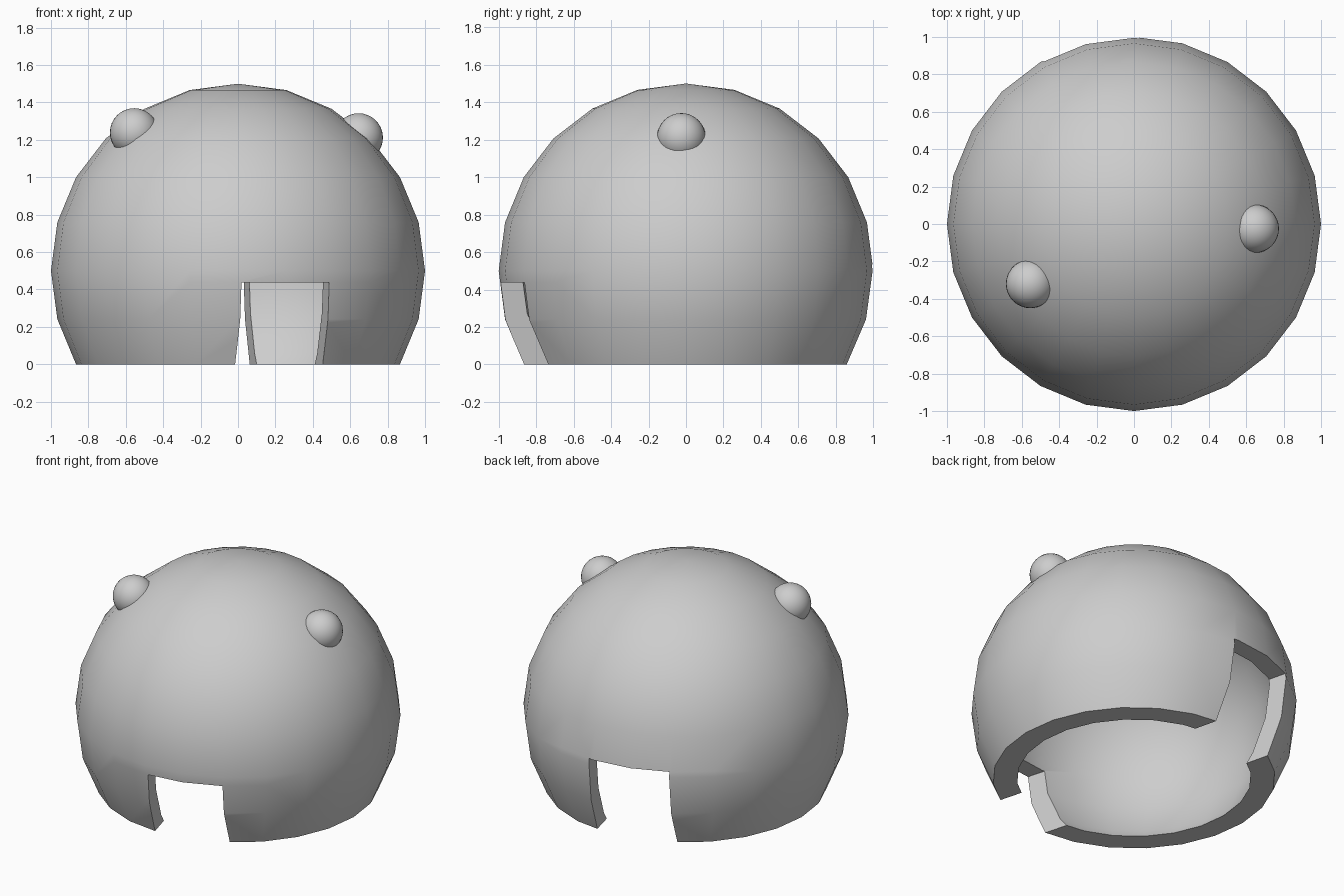
import bpy, bmesh, math
from mathutils import Matrix, Vector

if "Cube" in bpy.data.objects:
    bpy.data.objects.remove(bpy.data.objects["Cube"], do_unlink=True)

UP = Vector((0, 0, 1))

GREY = (0.61, 0.61, 0.61, 1)
grey = bpy.data.materials.new("plain grey")
grey.use_nodes = True
grey.diffuse_color = GREY
grey.node_tree.nodes["Principled BSDF"].inputs["Base Color"].default_value = GREY


def make_object(name, bm):
    mesh = bpy.data.meshes.new(name)
    bm.to_mesh(mesh)
    bm.free()
    mesh.materials.append(grey)
    obj = bpy.data.objects.new(name, mesh)
    bpy.context.collection.objects.link(obj)
    bpy.ops.object.select_all(action='DESELECT')
    obj.select_set(True)
    bpy.context.view_layer.objects.active = obj
    bpy.ops.object.shade_smooth_by_angle(angle=math.radians(30))


def split(bm, faces, point, normal):
    edges = {e for f in faces for e in f.edges}
    verts = {v for f in faces for v in f.verts}
    bmesh.ops.bisect_plane(bm, geom=list(verts) + list(edges) + faces, dist=0.00001,
                           plane_co=point, plane_no=normal)


def cut_door(bm, turn, half_width, top):
    """Cut a straight-sided doorway through the wall and close its three jambs."""
    angle = math.radians(turn)
    out = Vector((math.sin(angle), -math.cos(angle), 0))
    side = Vector((math.cos(angle), math.sin(angle), 0))
    sides = [(side * half_width, side), (side * -half_width, side)]
    lintel = (UP * top, UP)

    def wall(height, reach):
        found = []
        for f in bm.faces:
            c = f.calc_center_median()
            if c.dot(out) > 0.3 and abs(c.dot(side)) < reach and c.z < height:
                found.append(f)
        return found

    split(bm, wall(0.9, 0.45), *lintel)
    for plane in sides:
        split(bm, wall(top, 0.45), *plane)
    bmesh.ops.delete(bm, geom=wall(top, half_width), context='FACES')

    def on(vert, plane):
        return abs((vert.co - plane[0]).dot(plane[1])) < 0.0002

    border = [e for e in bm.edges if e.is_boundary]
    border_verts = {v for e in border for v in e.verts}
    for plane in sides:
        corner = [v for v in border_verts if on(v, plane) and on(v, lintel)]
        border.append(bm.edges.new(corner))
    for plane in sides + [lintel]:
        loop = [e for e in border if all(on(v, plane) for v in e.verts)]
        bmesh.ops.edgeloop_fill(bm, edges=loop)


def arc(radius, degrees):
    return [(radius * math.cos(math.radians(a)), 0, 0.5 + radius * math.sin(math.radians(a)))
            for a in degrees]


# Hollow dome: outer arc, flat rim on the ground and inner arc, turned full circle
profile = arc(1.0, range(90, -31, -15)) + [(0.718, 0, 0)] + arc(0.88, range(-30, 91, 15))
bm = bmesh.new()
points = [bm.verts.new(p) for p in profile]
for a, b in zip(points, points[1:]):
    bm.edges.new((a, b))
bmesh.ops.spin(bm, geom=bm.verts[:] + bm.edges[:], cent=(0, 0, 0), axis=UP,
               angle=math.tau, steps=24)
bmesh.ops.remove_doubles(bm, verts=bm.verts[:], dist=0.0005)

# Front and back doorways
cut_door(bm, 15.3, 0.243, 0.438)
cut_door(bm, 193.7, 0.264, 0.535)
bmesh.ops.recalc_face_normals(bm, faces=bm.faces[:])
make_object("dome_shell", bm)

# Round knobs set into the upper dome
for name, spot in (("right_knob", (-0.555, -0.32, 1.239)),
                   ("left_knob", (0.645, -0.025, 1.212))):
    bm = bmesh.new()
    bmesh.ops.create_uvsphere(bm, u_segments=32, v_segments=16, radius=0.13,
                              matrix=Matrix.Translation(spot))
    make_object(name, bm)
